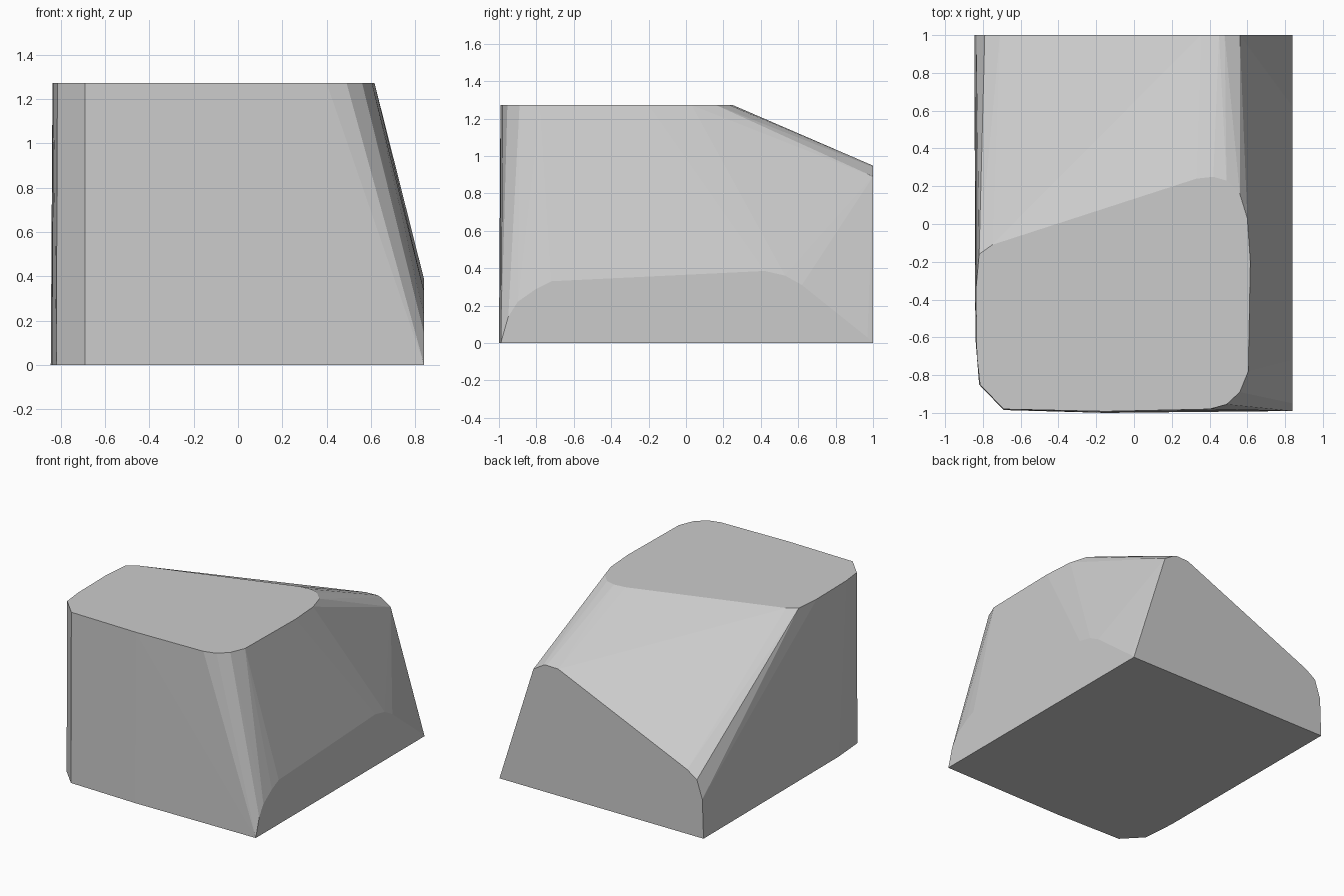
import bpy, bmesh, math

if "Cube" in bpy.data.objects:
    bpy.data.objects.remove(bpy.data.objects["Cube"])

HALF_W, HALF_D, HEIGHT = 0.84, 1.0, 1.272

# Outline of each flat face; the faceted sides are the skin stretched between them
top = [(-0.837, -0.35), (-0.82, -0.16), (-0.75, -0.11), (0.33, 0.24), (0.42, 0.25),
       (0.49, 0.23), (0.56, 0.16), (0.60, 0.03), (0.616, -0.2), (0.605, -0.78),
       (0.56, -0.89), (0.49, -0.955), (0.40, -0.98), (-0.15, -0.992),
       (-0.69, -0.98), (-0.815, -0.85), (-0.832, -0.7)]
base = [(0.84, 1.0), (0.84, -0.99), (-0.15, -1.0), (-0.69, -0.985),
        (-0.82, -0.85), (-0.84, -0.6), (-0.845, 1.0)]
back = [(0.56, 0.89), (0.48, 0.94), (0.45, 0.948), (0.355, 0.945),
        (-0.71, 0.48), (-0.79, 0.425), (-0.835, 0.29)]
right = [(-0.95, 0.14), (-0.9, 0.22), (-0.8, 0.29), (-0.72, 0.33),
         (0.42, 0.385), (0.53, 0.36), (0.62, 0.31), (0.97, 0.03)]

points = [(x, y, HEIGHT) for x, y in top]
points += [(x, y, 0) for x, y in base]
points += [(x, HALF_D, z) for x, z in back]
points += [(HALF_W, y, z) for y, z in right]

# Boulder: one convex faceted block
bm = bmesh.new()
for p in points:
    bm.verts.new(p)
hull = bmesh.ops.convex_hull(bm, input=bm.verts[:])
loose = [v for v in bm.verts if not v.link_faces]
bmesh.ops.delete(bm, geom=loose, context='VERTS')
bmesh.ops.dissolve_limit(bm, angle_limit=math.radians(0.5),
                         verts=bm.verts[:], edges=bm.edges[:])
bmesh.ops.recalc_face_normals(bm, faces=bm.faces[:])

mesh = bpy.data.meshes.new("boulder")
bm.to_mesh(mesh)
bm.free()
bpy.context.collection.objects.link(bpy.data.objects.new("boulder", mesh))
